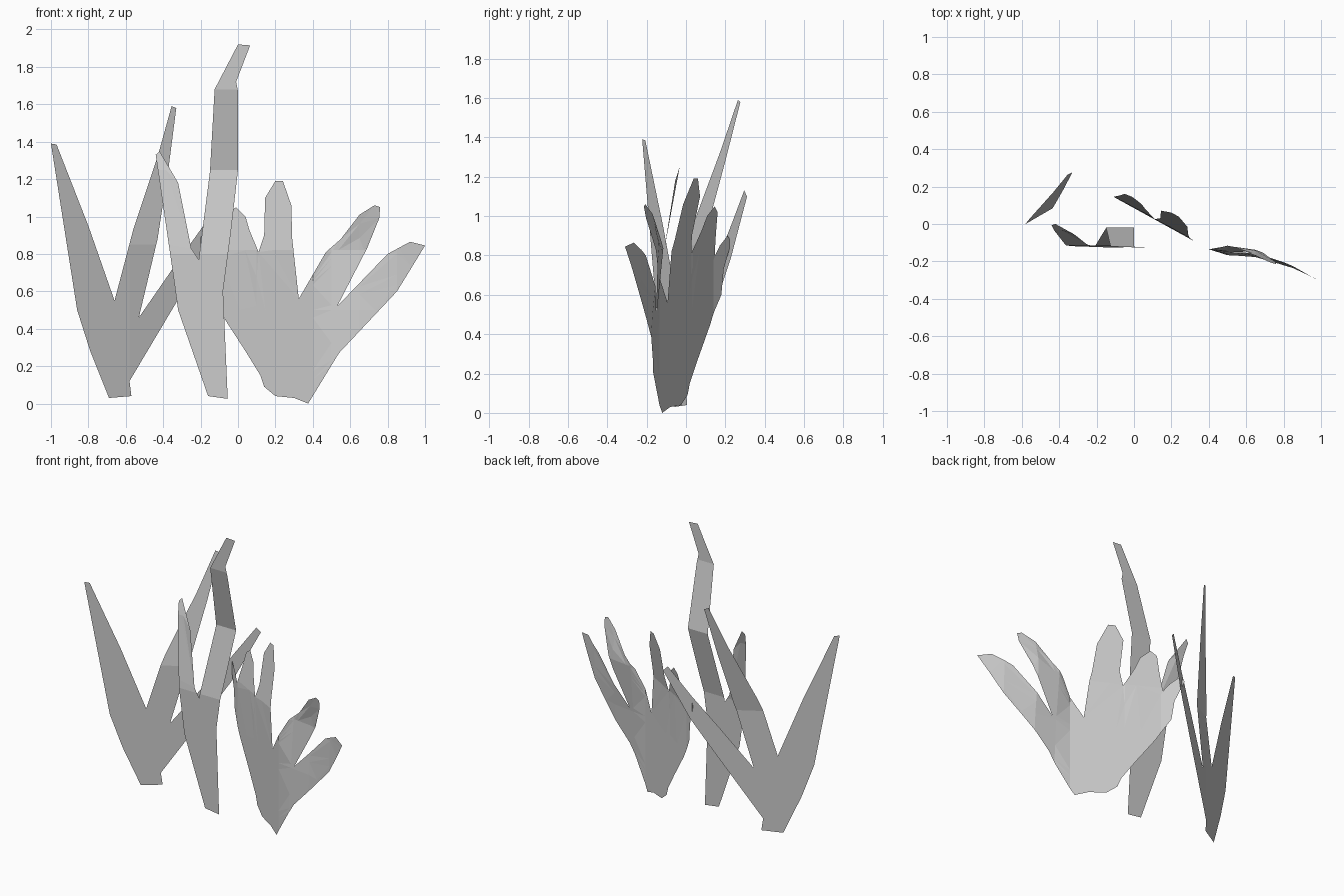
import bpy, bmesh
from mathutils import Vector


def lerp_knots(knots, t):
    """Piecewise linear lookup through (t, value) pairs."""
    for (a, va), (b, vb) in zip(knots, knots[1:]):
        if t <= b:
            return va + (vb - va) * (t - a) / (b - a)
    return knots[-1][1]


def leaf_sheet(name, parts, depth, x_folds=(), z_folds=()):
    """Flat leaf cut from a front outline, creased at folds, bent by depth(x, z)."""
    bm = bmesh.new()
    outline = [p for part in parts for p in part]
    bm.faces.new([bm.verts.new((x, 0, z)) for x, z in reversed(outline)])
    bm.normal_update()
    bmesh.ops.triangulate(bm, faces=bm.faces[:], ngon_method='EAR_CLIP')
    planes = [(Vector((x, 0, 0)), Vector((1, 0, 0))) for x in x_folds]
    planes += [(Vector((0, 0, z)), Vector((0, 0, 1))) for z in z_folds]
    for co, no in planes:
        bmesh.ops.bisect_plane(bm, geom=bm.verts[:] + bm.edges[:] + bm.faces[:],
                               dist=0.002, plane_co=co, plane_no=no)
    bmesh.ops.triangulate(bm, faces=bm.faces[:])
    for v in bm.verts:
        v.co.y = depth(v.co.x, v.co.z)
    mesh = bpy.data.meshes.new(name)
    bm.to_mesh(mesh)
    bm.free()
    obj = bpy.data.objects.new(name, mesh)
    bpy.context.collection.objects.link(obj)
    return obj


# Left leaf: three narrow pointed fronds, the middle one leaning back
def left_depth(x, z):
    y = (x + 0.58) * (0.58 if x > -0.58 else 0.53)
    if -0.6 < x < -0.3 and z > 0.85:
        y += (z - 0.85) * 0.18
    return y


leaf_sheet("left_leaf", [
    [(-0.57, 0.04), (-0.69, 0.03), (-0.79, 0.28)],
    [(-0.86, 0.50), (-1.0, 1.39), (-0.97, 1.385), (-0.80, 0.95), (-0.66, 0.55)],
    [(-0.56, 0.93), (-0.43, 1.32), (-0.355, 1.59), (-0.33, 1.58),
     (-0.37, 1.27), (-0.43, 0.88), (-0.53, 0.46)],
    [(-0.35, 0.72), (-0.20, 0.93), (-0.07, 1.13), (-0.045, 1.10),
     (-0.19, 0.78), (-0.33, 0.54), (-0.58, 0.12)],
], left_depth, x_folds=(-0.58,), z_folds=(0.85,))


# Centre leaf: short left frond and tall zigzag frond
TALL = [(0, -0.125), (0.8, -0.115), (1.25, -0.02), (1.68, -0.12), (1.93, -0.125)]
SHORT = [(0, -0.125), (0.8, -0.115), (1.18, -0.055), (1.35, 0.0)]

leaf_sheet("centre_leaf", [
    [(-0.055, 0.025), (-0.16, 0.04), (-0.32, 0.50)],
    [(-0.37, 0.85), (-0.44, 1.33), (-0.42, 1.35), (-0.32, 1.18),
     (-0.25, 0.83), (-0.21, 0.77)],
    [(-0.15, 1.24), (-0.125, 1.68), (0.0, 1.92), (0.065, 1.915), (-0.01, 1.72),
     (0.0, 1.67), (0.0, 1.25), (-0.04, 0.90), (-0.08, 0.60)],
], lambda x, z: lerp_knots(SHORT if x < -0.21 else TALL, z),
    z_folds=(0.8, 1.25, 1.68))


# Right leaf: broad hand-shaped leaf with five blunt fronds
SWEEP = [(-0.22, 0.235), (-0.1, 0.14), (0.1, 0.03), (0.4, -0.135),
         (0.65, -0.17), (0.85, -0.24), (1.0, -0.31)]
LEAN = [(0, -0.03), (0.5, 0.0), (0.85, 0.035), (1.06, -0.01)]


def right_depth(x, z):
    y = lerp_knots(SWEEP, x)
    if x < 0.4 and z > 0.8:
        y += (z - 0.8) * (0.22 if x > -0.12 else 0.0)
    elif x > 0.4:
        y += lerp_knots(LEAN, z) * min(1, (x - 0.4) * 10, (1 - x) * 3)
    return y


leaf_sheet("right_leaf", [
    [(0.375, 0.0), (0.30, 0.03), (0.20, 0.04), (0.14, 0.09), (0.12, 0.15),
     (0.04, 0.28), (-0.07, 0.45)],
    [(-0.15, 0.60), (-0.165, 0.73), (-0.215, 0.87), (-0.19, 0.90),
     (-0.14, 0.85), (-0.11, 0.80)],
    [(-0.075, 0.92), (-0.05, 1.02), (-0.01, 1.05), (0.04, 1.0),
     (0.06, 0.93), (0.11, 0.81)],
    [(0.14, 0.90), (0.145, 1.10), (0.20, 1.19), (0.24, 1.19), (0.285, 1.06),
     (0.29, 0.88), (0.325, 0.56)],
    [(0.47, 0.81), (0.55, 0.88), (0.65, 1.01), (0.73, 1.06), (0.76, 1.05),
     (0.755, 0.99), (0.69, 0.83), (0.53, 0.52)],
    [(0.80, 0.80), (0.92, 0.865), (1.0, 0.845), (0.93, 0.73),
     (0.85, 0.60), (0.54, 0.27)],
], right_depth, x_folds=(-0.1, 0.1, 0.4, 0.5, 0.65, 0.85), z_folds=(0.5, 0.82))
